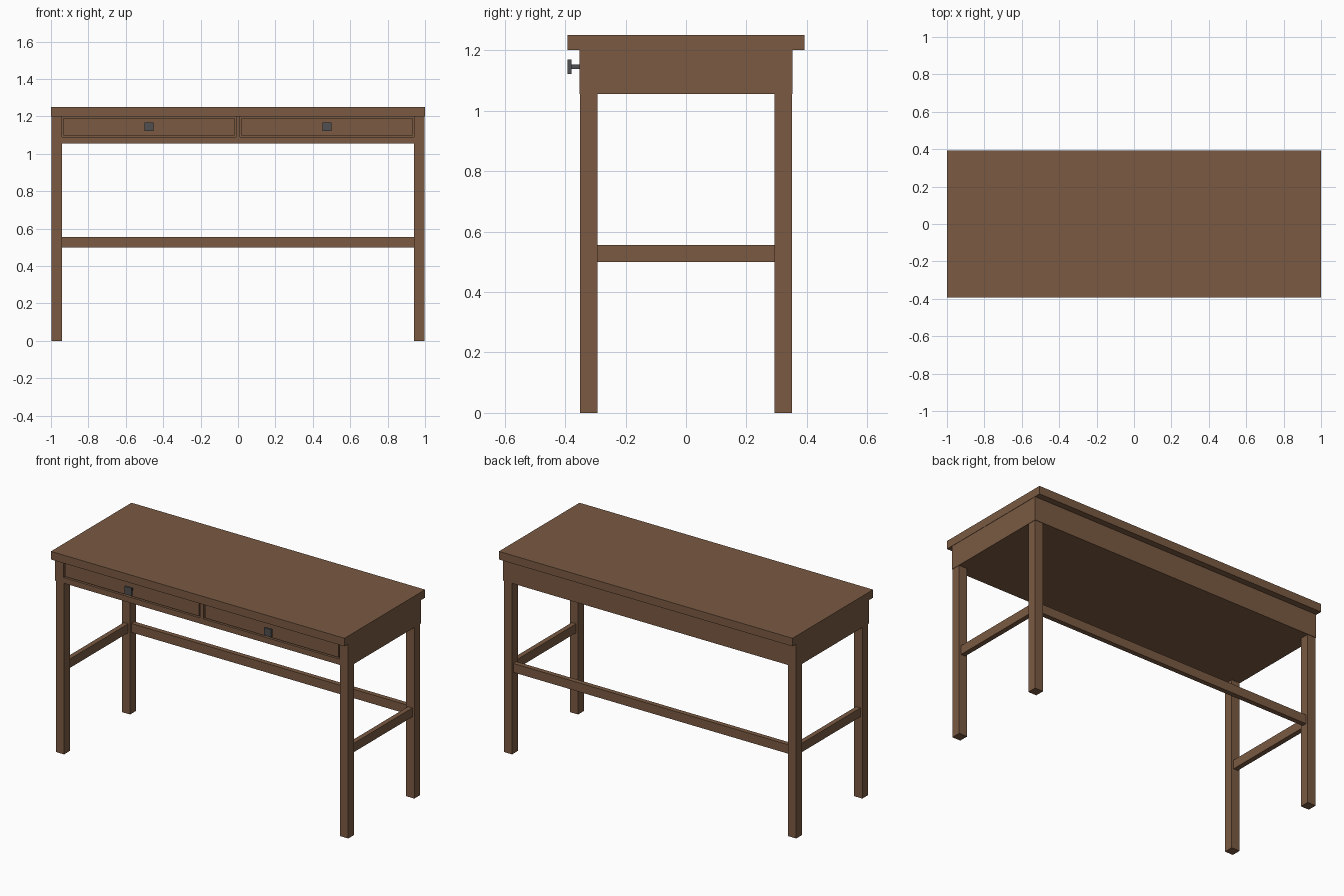
import bpy

if "Cube" in bpy.data.objects:
    bpy.data.objects.remove(bpy.data.objects["Cube"])


def material(name, rgb):
    m = bpy.data.materials.new(name)
    m.diffuse_color = (*rgb, 1)
    m.use_nodes = True
    m.node_tree.nodes["Principled BSDF"].inputs["Base Color"].default_value = m.diffuse_color
    return m


WOOD = material("brown_wood", (0.195, 0.102, 0.055))
METAL = material("dark_metal", (0.08, 0.08, 0.085))


def box(name, x, y, z, mat=WOOD):
    """Box from (min, max) ranges on each axis."""
    bpy.ops.mesh.primitive_cube_add(size=1, location=[sum(r) / 2 for r in (x, y, z)])
    ob = bpy.context.object
    ob.name = name
    ob.scale = [abs(r[1] - r[0]) for r in (x, y, z)]
    bpy.ops.object.transform_apply(location=False, rotation=False, scale=True)
    ob.data.materials.append(mat)
    return ob


def mirrored(r, s):
    return tuple(sorted((r[0] * s, r[1] * s)))


SIDES = ((-1, "left"), (1, "right"))
LEG_X, LEG_Y = (0.94, 0.996), (0.293, 0.35)
BAR_Z = (0.50, 0.555)

# Table top and drawer case
box("table_top", (-1, 1), (-0.392, 0.392), (1.20, 1.25))
case = box("drawer_case", (-0.998, 0.998), (-0.353, 0.353), (1.055, 1.20))

for s, side in SIDES:
    # Recess in the case front
    cutter = box("drawer_recess_cutter", mirrored((0.012, 0.94), s), (-0.40, -0.335), (1.09, 1.22))
    cutter.hide_render = True
    mod = case.modifiers.new("recess", "BOOLEAN")
    mod.object = cutter
    mod.solver = "EXACT"
    bpy.context.view_layer.objects.active = case
    bpy.ops.object.modifier_apply(modifier=mod.name)
    bpy.data.objects.remove(cutter)

    # Drawer front with square knob on a stem
    box(side + "_drawer_front", mirrored((0.02, 0.932), s), (-0.352, -0.33), (1.098, 1.192))
    k = 0.476 * s
    box(side + "_knob_stem", (k - 0.007, k + 0.007), (-0.382, -0.345), (1.138, 1.152), METAL)
    box(side + "_knob_plate", (k - 0.024, k + 0.024), (-0.392, -0.379), (1.121, 1.169), METAL)

    # Legs
    for t, end in ((-1, "front"), (1, "back")):
        box(f"{end}_{side}_leg", mirrored(LEG_X, s), mirrored(LEG_Y, t), (0, 1.06))

    # Side stretcher, centred on the legs
    box(side + "_stretcher", mirrored((0.953, 0.983), s), (-0.295, 0.295), BAR_Z)

# Back stretcher
box("back_stretcher", (-0.942, 0.942), (0.307, 0.337), BAR_Z)
